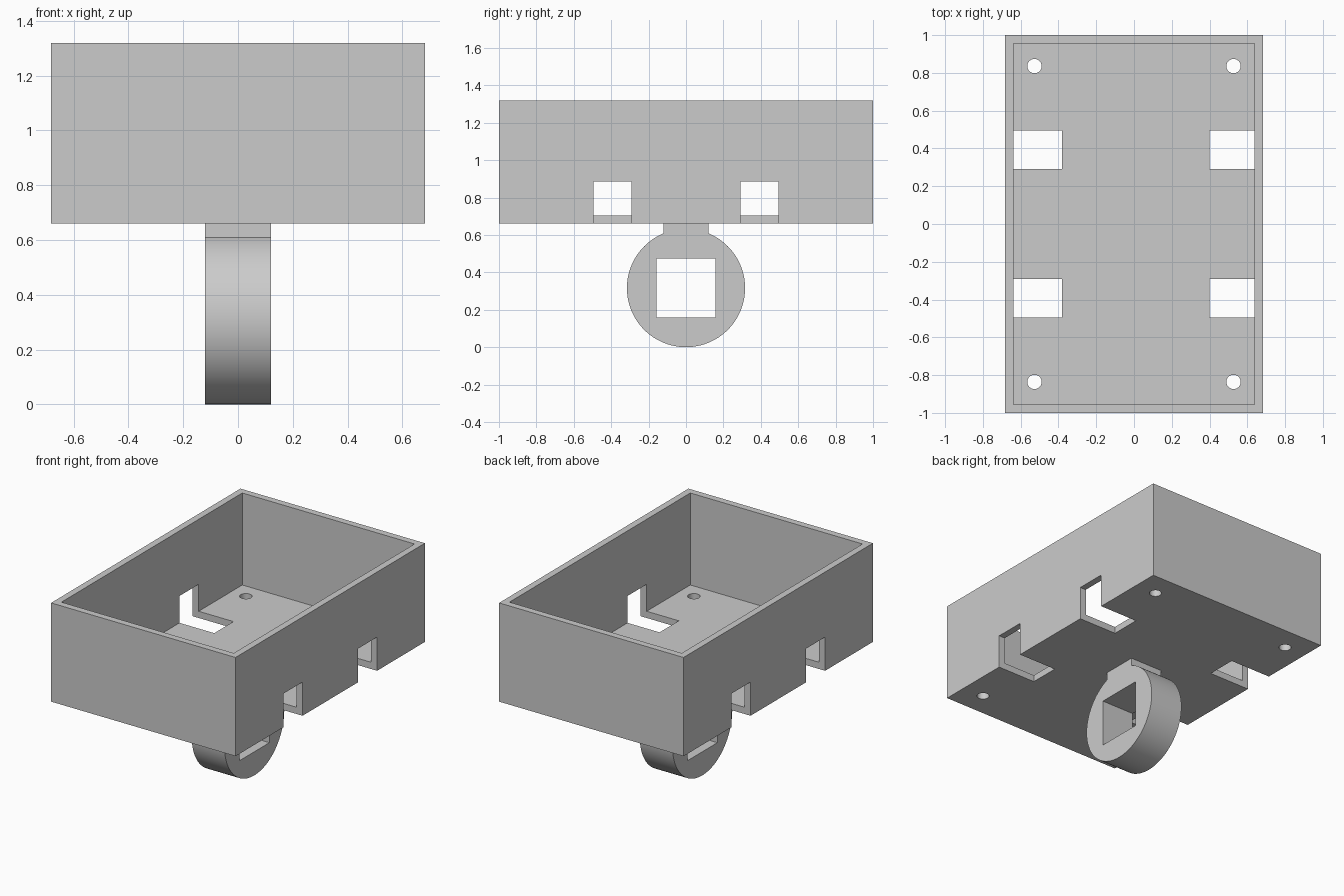
import bpy
import math
from mathutils import Matrix

if "Cube" in bpy.data.objects:
    bpy.data.objects.remove(bpy.data.objects["Cube"], do_unlink=True)

grey = bpy.data.materials.new("light_grey")
grey.use_nodes = True
grey.diffuse_color = (0.6, 0.6, 0.6, 1)
grey.node_tree.nodes["Principled BSDF"].inputs["Base Color"].default_value = (0.6, 0.6, 0.6, 1)


def finish(obj, name):
    obj.name = name
    obj.data.materials.clear()
    obj.data.materials.append(grey)
    return obj


def block(name, low, high):
    """Axis-aligned box between two corners."""
    bpy.ops.mesh.primitive_cube_add(size=1)
    obj = bpy.context.object
    size = [b - a for a, b in zip(low, high)]
    mid = [(a + b) / 2 for a, b in zip(low, high)]
    obj.data.transform(Matrix.Translation(mid) @ Matrix.Diagonal((*size, 1)))
    return finish(obj, name)


def cylinder(name, centre, radius, depth, sides, along_x=False):
    bpy.ops.mesh.primitive_cylinder_add(vertices=sides, radius=radius, depth=depth)
    obj = bpy.context.object
    turn = Matrix.Rotation(math.pi / 2, 4, "Y") if along_x else Matrix.Identity(4)
    obj.data.transform(Matrix.Translation(centre) @ turn)
    return finish(obj, name)


def combine(target, tool, operation):
    """Apply a boolean and discard the tool object."""
    tool.hide_render = True
    mod = target.modifiers.new("boolean", "BOOLEAN")
    mod.operation = operation
    mod.solver = "EXACT"
    mod.object = tool
    bpy.context.view_layer.objects.active = target
    bpy.ops.object.modifier_apply(modifier=mod.name)
    bpy.data.objects.remove(tool, do_unlink=True)


# Open tray
HALF_X, HALF_Y, BASE, RIM, WALL = 0.682, 1.0, 0.66, 1.32, 0.045
tray = block("tray", (-HALF_X, -HALF_Y, BASE), (HALF_X, HALF_Y, RIM))
cavity = block("cavity_cutter", (WALL - HALF_X, WALL - HALF_Y, BASE + WALL),
               (HALF_X - WALL, HALF_Y - WALL, RIM + 0.2))
combine(tray, cavity, "DIFFERENCE")

# Corner slots through walls and floor, and screw holes
for sx, inner in ((-1, 0.38), (1, 0.4)):
    for sy in (-1, 1):
        xs = sorted((sx * inner, sx * 0.8))
        ys = sorted((sy * 0.292, sy * 0.495))
        slot = block("slot_cutter", (xs[0], ys[0], BASE - 0.1), (xs[1], ys[1], 0.885))
        combine(tray, slot, "DIFFERENCE")
        hole = cylinder("screw_cutter", (sx * 0.527, sy * 0.836, BASE), 0.038, 0.2, 32)
        combine(tray, hole, "DIFFERENCE")

# Round mount with neck and square opening
RADIUS, HALF_W = 0.316, 0.121
mount = cylinder("round_mount", (0, 0, RADIUS), RADIUS, 2 * HALF_W, 96, True)
neck = block("neck", (-HALF_W, -0.12, 0.55), (HALF_W, 0.12, BASE + 0.01))
combine(mount, neck, "UNION")
opening = block("opening_cutter", (-0.3, -0.158, RADIUS - 0.158), (0.3, 0.158, RADIUS + 0.158))
combine(mount, opening, "DIFFERENCE")

# Smooth curved surfaces, keep corners sharp
bpy.ops.object.select_all(action="DESELECT")
for part in (tray, mount):
    part.select_set(True)
bpy.context.view_layer.objects.active = tray
bpy.ops.object.shade_smooth_by_angle(angle=math.radians(30))
